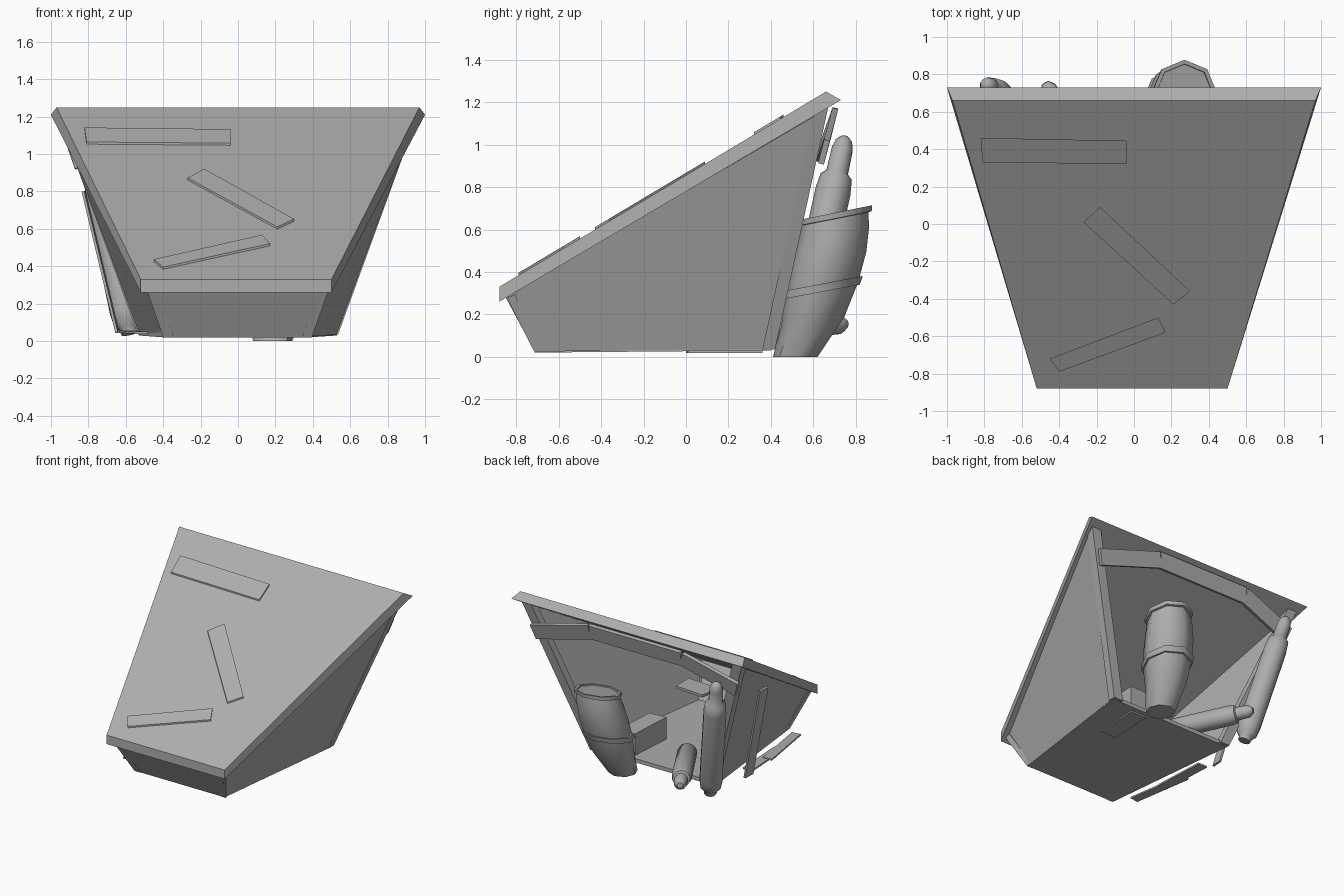
import bpy, bmesh, math
from mathutils import Vector as V

if "Cube" in bpy.data.objects:
    bpy.data.objects.remove(bpy.data.objects["Cube"])

# one mid-dark grey for everything
grey = bpy.data.materials.new("dark_grey")
grey.diffuse_color = (.42, .42, .42, 1)
grey.use_nodes = True
grey.node_tree.nodes["Principled BSDF"].inputs["Base Color"].default_value = grey.diffuse_color


def finish(name, bm, smooth=False):
    bmesh.ops.recalc_face_normals(bm, faces=bm.faces)
    me = bpy.data.meshes.new(name)
    bm.to_mesh(me)
    bm.free()
    me.materials.append(grey)
    ob = bpy.data.objects.new(name, me)
    bpy.context.collection.objects.link(ob)
    if smooth:
        bpy.context.view_layer.objects.active = ob
        ob.select_set(True)
        bpy.ops.object.shade_smooth_by_angle(angle=math.radians(50))
        ob.select_set(False)
    return ob


def loft(name, rings, smooth=False):
    """Closed skin through rings of equal point count."""
    bm = bmesh.new()
    rows = [[bm.verts.new(p) for p in r] for r in rings]
    n = len(rows[0])
    for a, b in zip(rows, rows[1:]):
        for i in range(n):
            j = (i + 1) % n
            bm.faces.new((a[i], a[j], b[j], b[i]))
    bm.faces.new(rows[0][::-1])
    bm.faces.new(rows[-1])
    return finish(name, bm, smooth)


def slab(name, quad, offset):
    o = V(offset)
    return loft(name, [[V(p) for p in quad], [V(p) + o for p in quad]])


def beam(name, p, q, wide, thick):
    """Board from p to q with half-size vectors for width and thickness."""
    w, t = V(wide), V(thick)
    return loft(name, [[V(c) - w - t, V(c) + w - t, V(c) + w + t, V(c) - w + t] for c in (p, q)])


def turned(name, p, q, profile, sides):
    """Lathe (t along axis, radius) about the axis from p to q."""
    p, q = V(p), V(q)
    ax = (q - p).normalized()
    u = ax.cross(V((1, 0, 0))).normalized()
    w = ax.cross(u)
    ang = [2 * math.pi * i / sides for i in range(sides)]
    return loft(name, [[p.lerp(q, t) + (u * math.cos(a) + w * math.sin(a)) * r for a in ang]
                       for t, r in profile], True)


def staves(name, rows, sides=8):
    """Leaning barrel skin: rows of (y, z, radius, tilt); x leans with height."""
    ang = [2 * math.pi * i / sides for i in range(sides)]
    return loft(name, [[(.185 + .125 * z + r * math.cos(a), y + r * math.sin(a),
                         z + k * r * math.sin(a)) for a in ang] for y, z, r, k in rows], True)


# sloping roof slab
loft("roof", [
    [(-.52, -.88, .26), (.50, -.88, .26), (.50, -.88, .33), (-.52, -.88, .33)],
    [(-1, .73, 1.21), (1, .73, 1.21), (.97, .66, 1.25), (-.97, .66, 1.25)]])

# loose planks lying on the roof
roof_planks = [
    [(-.82, .46), (-.04, .445), (-.04, .32), (-.81, .33)],
    [(-.18, .09), (.30, -.36), (.21, -.43), (-.27, .01)],
    [(-.45, -.72), (.13, -.50), (.17, -.58), (-.40, -.79)]]
for i, q in enumerate(roof_planks):
    slab(f"roof_plank_{i + 1}", [(x, y, .30 + .597 * (y + .88)) for x, y in q], (0, 0, .042))

# floor and front wall
slab("floor", [(-.40, -.71, .02), (.38, -.71, .02), (.53, .40, .03), (-.53, .40, .03)], (0, 0, .03))
slab("front_wall", [(-.40, -.71, .02), (.38, -.71, .02), (.46, -.85, .28), (-.49, -.85, .28)], (0, .035, .015))

# side walls with front and rear posts
for s, side in ((1, "right"), (-1, "left")):
    slab(f"{side}_wall", [(s * .39, -.71, .025), (s * .53, .39, .035),
                          (s * .93, .60, 1.13), (s * .47, -.84, .29)], (-s * .03, 0, .01))
    beam(f"{side}_rear_post", (s * .495, .39, .035), (s * .91, .64, 1.175), (.04, 0, 0), (0, .03, 0))
    beam(f"{side}_front_post", (s * .37, -.695, .03), (s * .46, -.825, .285), (.025, 0, 0), (0, .018, .01))

# arched rear valance of three boards, lying in the leaning rear plane
arch = [(.86, .65, .965), (.34, .69, 1.115), (-.45, .69, 1.115), (-.89, .64, .975)]
for i, (p, q) in enumerate(zip(arch, arch[1:])):
    d = (V(q) - V(p)).normalized()
    n = V((0, .97, -.24))
    beam(f"valance_board_{i + 1}", p, q, d.cross(n).normalized() * .06, n * .014)

# loose planks beside the left wall
beam("leaning_plank", (-.645, .15, .045), (-.825, .22, .80), (.004, .045, 0), (.007, 0, .002))
beam("ground_plank_1", (-.58, .07, .045), (-.56, -.35, .045), (.04, 0, 0), (0, 0, .006))
beam("ground_plank_2", (-.60, -.15, .05), (-.52, -.62, .045), (.035, .005, 0), (0, 0, .006))

# leaning barrel: flat base, hoop and lid tilted up towards the rear
staves("barrel", [(.515, 0, .105, 0), (.598, .17, .148, .12), (.638, .32, .174, .19),
                  (.672, .46, .178, .2), (.695, .58, .168, .2), (.704, .65, .155, .2),
                  (.703, .652, .172, .2), (.706, .68, .172, .2), (.706, .68, .15, .2),
                  (.706, .672, .148, .2)])
staves("barrel_hoop", [(.634, .305, .172, .19), (.634, .305, .185, .19),
                       (.645, .345, .188, .19), (.645, .345, .174, .19)])

# bottle-shaped rolls: one upright, one lying on the floor
turned("upright_roll", (-.58, .53, .04), (-.79, .75, 1.04),
       [(0, .045), (.03, .05), (.06, .075), (.12, .084), (.74, .084), (.81, .075),
        (.83, .052), (.94, .05), (.98, .038), (1, .015)], 10)
turned("lying_roll", (-.14, .18, .115), (-.475, .755, .155),
       [(0, .05), (.04, .072), (.74, .072), (.81, .064), (.82, .048), (.95, .046), (1, .022)], 10)

# crate and small shelf inside
slab("crate", [(.17, .0, .018), (.31, .01, .018), (.33, .36, .018), (.19, .36, .018)], (0, 0, .21))
slab("inner_shelf", [(.06, -.50, .27), (.34, -.52, .27), (.34, -.36, .27), (.10, -.34, .27)], (0, 0, .02))
